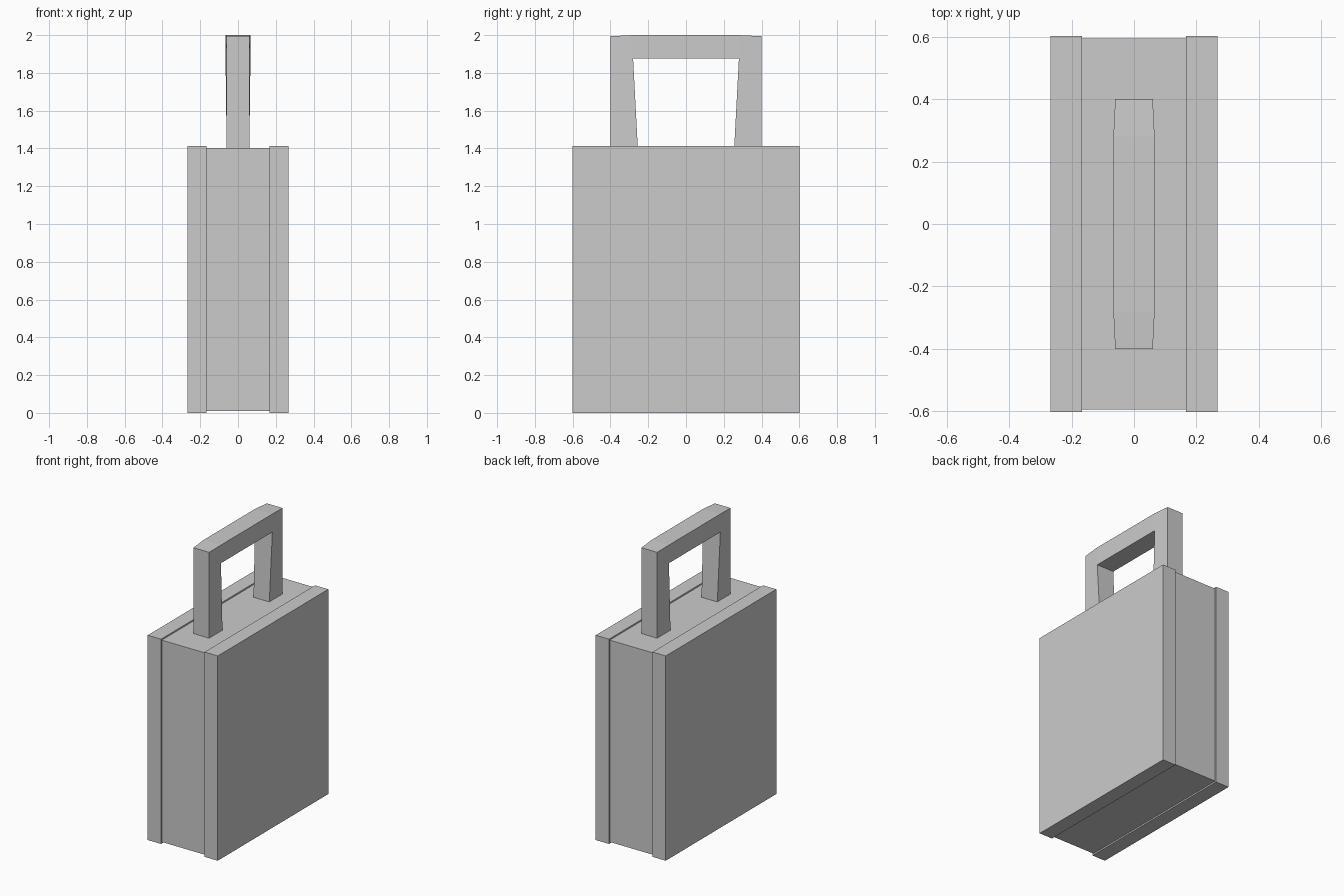
import bpy
import bmesh

if "Cube" in bpy.data.objects:
    bpy.data.objects.remove(bpy.data.objects["Cube"])


def make_object(name, bm):
    bmesh.ops.recalc_face_normals(bm, faces=bm.faces)
    mesh = bpy.data.meshes.new(name)
    bm.to_mesh(mesh)
    bm.free()
    obj = bpy.data.objects.new(name, mesh)
    bpy.context.collection.objects.link(obj)
    return obj


def box(name, lo, hi):
    bm = bmesh.new()
    bmesh.ops.create_cube(bm, size=1)
    for v in bm.verts:
        v.co = [(a + b) / 2 + c * (b - a) for a, b, c in zip(lo, hi, v.co)]
    return make_object(name, bm)


# Case core, slightly recessed between the two outer panels
box("case_core", (-0.166, -0.593, 0.01), (0.166, 0.593, 1.402))

# Outer side panels
for name, x0, x1 in (("left_panel", -0.267, -0.166), ("right_panel", 0.166, 0.267)):
    box(name, (x0, -0.602, 0), (x1, 0.602, 1.412))

# Handle: half profile as (half width x, y, z), tapering legs and a top bar
profile = [
    (0.060, 0.400, 1.400),  # leg foot, outside
    (0.060, 0.400, 1.994),  # outer corner
    (0.066, 0.280, 2.000),  # bar top
    (0.066, 0.280, 1.875),  # inner corner
    (0.060, 0.255, 1.400),  # leg foot, inside
]
bm = bmesh.new()
rings = {}
for sx in (-1, 1):
    for sy in (-1, 1):
        rings[sx, sy] = [bm.verts.new((sx * x, sy * y, z)) for x, y, z in profile]

# Leg sides and the long edge strips of each leg
for sy in (-1, 1):
    a, b = rings[-1, sy], rings[1, sy]
    bm.faces.new(a)
    bm.faces.new(b)
    for i, j in ((0, 1), (1, 2), (3, 4), (4, 0)):
        bm.faces.new((a[i], a[j], b[j], b[i]))

# Bar joining the legs: two sides, top and underside
for sx in (-1, 1):
    p, q = rings[sx, -1], rings[sx, 1]
    bm.faces.new((p[2], q[2], q[3], p[3]))
for i in (2, 3):
    bm.faces.new((rings[-1, -1][i], rings[1, -1][i], rings[1, 1][i], rings[-1, 1][i]))
make_object("carry_handle", bm)
